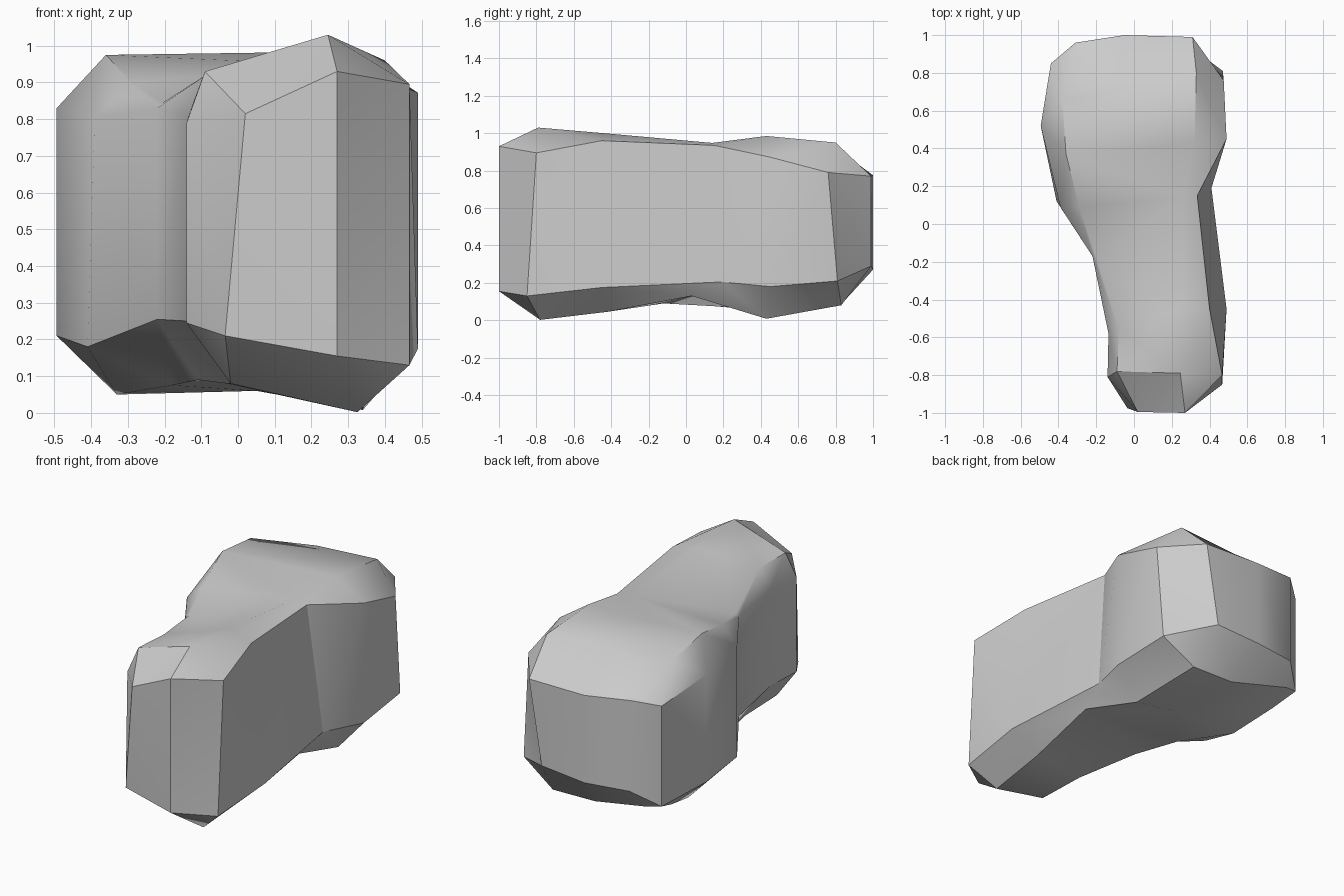
import bpy, bmesh, math

cube = bpy.data.objects.get("Cube")
if cube:
    bpy.data.objects.remove(cube, do_unlink=True)

stone = bpy.data.materials.new("grey stone")
stone.use_nodes = True
stone.diffuse_color = (0.6, 0.6, 0.6, 1)
bsdf = stone.node_tree.nodes["Principled BSDF"]
bsdf.inputs["Base Color"].default_value = (0.6, 0.6, 0.6, 1)
bsdf.inputs["Roughness"].default_value = 0.9

# Side wall in plan, counter-clockwise from the front left: x, y, bottom z, top z
wall = [(-.14, -.81, .245, .79), (-.035, -.975, .21, .815), (.27, -1, .155, .93),
        (.467, -.85, .13, .895), (.49, -.45, .175, .96), (.41, .19, .205, .935),
        (.49, .45, .18, .872), (.47, .81, .21, .79), (.23, .99, .29, .77),
        (-.05, 1, .27, .775), (-.31, .96, .275, .80), (-.44, .85, .18, .76),
        (-.494, .52, .21, .83), (-.41, .12, .18, .805), (-.22, -.17, .255, .83),
        (-.135, -.58, .25, .81)]
# Lean of the wall top at some corners: x, y
lean = {1: (.055, -.02), 3: (0, .05), 4: (-.09, 0), 5: (-.075, -.04),
        7: (.005, -.05), 8: (.08, 0), 13: (.02, -.03)}

# Rims of the top and the underside; some wall corners share one rim point
shared = [0, 0, 1, 1, 2, 3, 4, 5, 5, 6, 7, 8, 9, 10, 11, 12]
crown = [(-.09, -.78, .93), (.245, -.79, 1.03), (.25, -.44, 1.0), (.26, .14, .948),
         (.32, .43, .985), (.33, .80, .95), (-.05, .79, .93), (-.30, .94, .815),
         (-.38, .66, .935), (-.36, .37, .975), (-.29, .09, .90), (-.205, -.16, .845),
         (-.08, -.56, .925)]
# The last point is the shallow hollow in the middle of the underside
base = [(-.02, -.80, .08), (.325, -.78, .002), (.34, -.42, .045), (.37, .03, .13),
        (.34, .43, .008), (.27, .83, .08), (0, .83, .085), (-.36, .87, .165),
        (-.40, .70, .125), (-.33, .45, .05), (-.18, .15, .075), (-.11, -.12, .09),
        (-.03, -.50, .08), (.05, .42, .06)]

# Strips that span the narrow half from side to side, then the wide half
narrow = [(0, 1, 2, 12), (12, 2, 3, 11), (11, 3, 10)]
wide_top = [(10, 3, 4, 9), (9, 4, 5, 8), (8, 5, 6, 7)]
hollow = list(range(3, 11))
wide_base = [(a, b, 13) for a, b in zip(hollow, hollow[1:] + hollow[:1])]

bm = bmesh.new()
low = [bm.verts.new((x, y, z)) for x, y, z, _ in wall]
high = []
for i, (x, y, _, z) in enumerate(wall):
    dx, dy = lean.get(i, (0, 0))
    high.append(bm.verts.new((x + dx, y + dy, z)))
crown_v = [bm.verts.new(p) for p in crown]
base_v = [bm.verts.new(p) for p in base]


def band(lower, upper):
    """Join two rings, dropping repeated corners where points are shared."""
    n = len(lower)
    for i in range(n):
        j = (i + 1) % n
        bm.faces.new(list(dict.fromkeys((lower[i], lower[j], upper[j], upper[i]))))


band([base_v[k] for k in shared], low)
band(low, high)
band(high, [crown_v[k] for k in shared])
for s in narrow + wide_top:
    bm.faces.new([crown_v[k] for k in s])
for s in narrow + wide_base:
    bm.faces.new([base_v[k] for k in reversed(s)])
bmesh.ops.triangulate(bm, faces=bm.faces[:])
bmesh.ops.recalc_face_normals(bm, faces=bm.faces[:])

mesh = bpy.data.meshes.new("boulder")
bm.to_mesh(mesh)
bm.free()
mesh.materials.append(stone)
boulder = bpy.data.objects.new("boulder", mesh)
bpy.context.collection.objects.link(boulder)

# Soft facets with sharp main edges
bpy.ops.object.select_all(action='DESELECT')
boulder.select_set(True)
bpy.context.view_layer.objects.active = boulder
bpy.ops.object.shade_smooth_by_angle(angle=math.radians(33))
